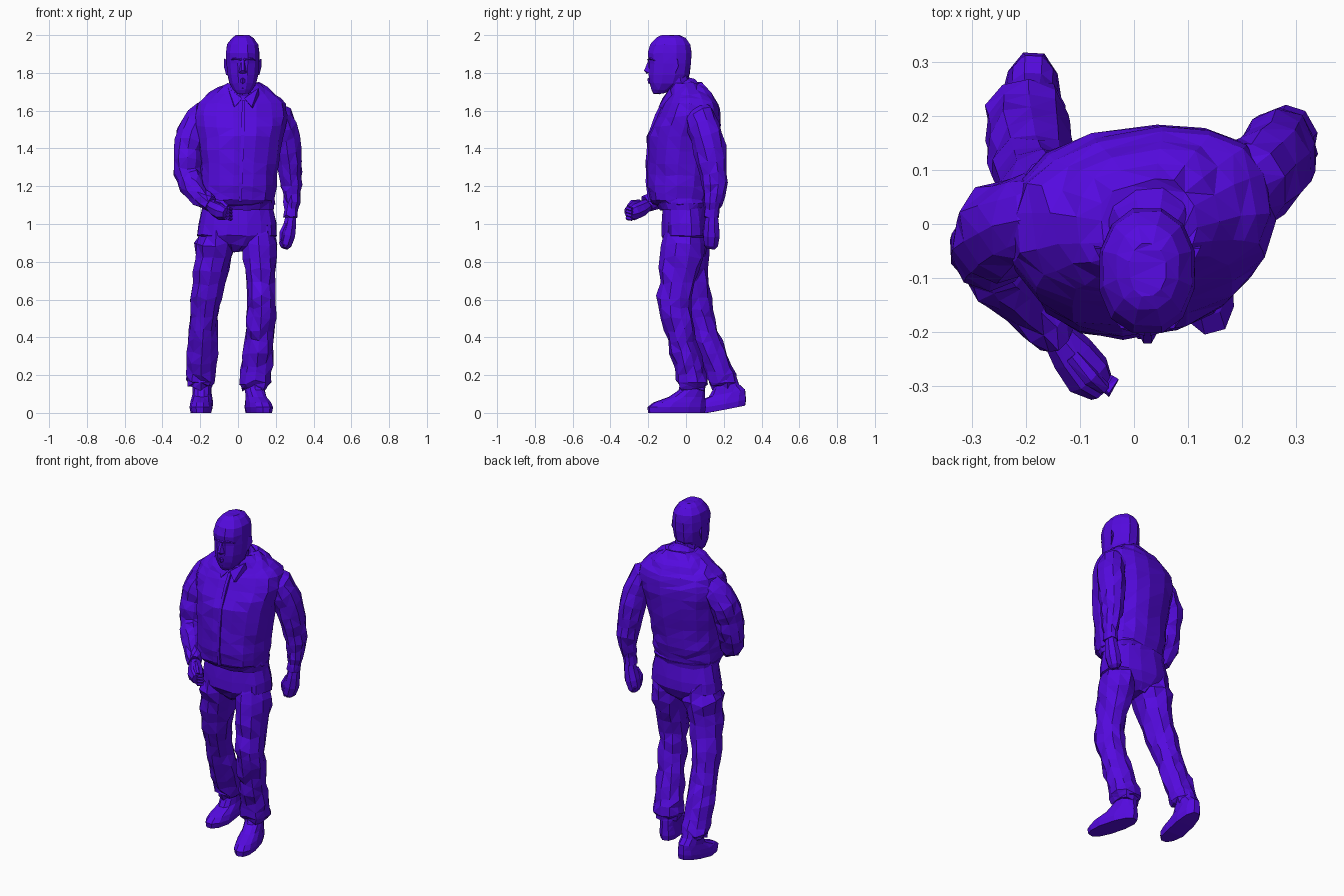
import bpy, bmesh, math, random
from mathutils import Vector, Matrix

random.seed(4)
mat = bpy.data.materials.new("violet")
mat.diffuse_color = (0.09, 0.003, 0.74, 1)


def finish(name, bm):
    bmesh.ops.triangulate(bm, faces=bm.faces[:])
    bmesh.ops.recalc_face_normals(bm, faces=bm.faces[:])
    me = bpy.data.meshes.new(name)
    bm.to_mesh(me)
    bm.free()
    me.materials.append(mat)
    ob = bpy.data.objects.new(name, me)
    bpy.context.collection.objects.link(ob)
    return ob


def loft(name, rings, n=10, axis=None, yaw=0, power=1.0, sub=1, jit=0.0, edit=None):
    """Skin rings (x, y, z, ru, rv); without a fixed axis they follow the path."""
    pts = []
    for a, b in zip(rings, rings[1:]):
        pts += [[p + (q - p) * k / sub for p, q in zip(a, b)] for k in range(sub)]
    pts.append(list(rings[-1]))
    bm, loops = bmesh.new(), []
    ref = Matrix.Rotation(math.radians(yaw), 3, 'Z') @ Vector((1, 0, 0))
    for i, p in enumerate(pts):
        c = Vector(p[:3])
        if axis:
            t = Vector(axis).normalized()
        else:
            t = (Vector(pts[min(i + 1, len(pts) - 1)][:3]) - Vector(pts[max(i - 1, 0)][:3])).normalized()
        u = (ref - t * ref.dot(t)).normalized()
        v = t.cross(u)
        fold = random.uniform(-jit, jit) * 0.6
        loop = []
        for k in range(n):
            a = 2 * math.pi * (k + 0.5) / n
            ca, sa = math.cos(a), math.sin(a)
            ca = math.copysign(abs(ca) ** power, ca)
            sa = math.copysign(abs(sa) ** power, sa)
            r = fold + random.uniform(-jit, jit)
            co = c + u * ca * (p[3] + r) + v * sa * (p[4] + r)
            co.z += random.uniform(-jit, jit) * 1.5
            loop.append(bm.verts.new(edit(co) if edit else co))
        loops.append(loop)
    for a, b in zip(loops, loops[1:]):
        for k in range(n):
            bm.faces.new((a[k], a[(k + 1) % n], b[(k + 1) % n], b[k]))
    bm.faces.new(loops[0])
    bm.faces.new(loops[-1])
    return finish(name, bm)


def solid(name, points):
    """Small convex piece around a few points."""
    bm = bmesh.new()
    for p in points:
        bm.verts.new(p)
    bmesh.ops.convex_hull(bm, input=bm.verts[:])
    return finish(name, bm)


UP = (0, 0, 1)

# Jacket body, turned slightly so one shoulder sits back
loft("jacket", [(0, -.02, 1.09, .185, .125), (0, -.04, 1.13, .198, .16),
                (0, -.035, 1.20, .203, .175), (.005, -.028, 1.32, .205, .178),
                (.008, -.012, 1.46, .225, .188), (.012, .01, 1.57, .25, .172),
                (.015, .02, 1.635, .235, .142), (.022, .018, 1.69, .175, .115),
                (.028, .0, 1.745, .09, .08)],
     n=16, axis=UP, yaw=9, power=.83, sub=2, jit=.005)
loft("jacket_waistband", [(0, -.015, 1.075, .188, .125), (0, -.022, 1.11, .197, .142)],
     n=16, axis=UP, power=.85, jit=.003)
loft("jacket_front_strip", [(.012, -.19, 1.12, .012, .014), (.015, -.205, 1.22, .012, .012),
                            (.02, -.202, 1.36, .012, .012), (.025, -.194, 1.47, .012, .012),
                            (.028, -.155, 1.58, .012, .012), (.03, -.115, 1.655, .012, .012)],
     n=4, axis=UP)

# Sleeves: one bent forward, one hanging
loft("bent_sleeve", [(-.15, .025, 1.615, .04, .06), (-.205, .012, 1.565, .07, .085),
                     (-.245, -.012, 1.48, .08, .088), (-.265, -.033, 1.38, .076, .08),
                     (-.27, -.05, 1.28, .074, .075), (-.25, -.085, 1.205, .068, .068),
                     (-.195, -.15, 1.145, .052, .055), (-.14, -.205, 1.10, .038, .042)],
     n=10, sub=2, jit=.007)
loft("hanging_sleeve", [(.16, .045, 1.625, .04, .06), (.218, .075, 1.57, .07, .085),
                        (.255, .11, 1.46, .076, .085), (.272, .14, 1.32, .07, .08),
                        (.282, .152, 1.21, .056, .066), (.285, .142, 1.11, .045, .05),
                        (.28, .135, 1.04, .037, .042)],
     n=10, sub=2, jit=.007)

# Fists with thumbs and curled fingers
loft("front_fist", [(-.15, -.195, 1.105, .028, .03), (-.115, -.24, 1.08, .042, .045),
                    (-.085, -.28, 1.065, .046, .048), (-.06, -.305, 1.055, .028, .035)], n=8)
loft("front_thumb", [(-.115, -.245, 1.115, .015, .015), (-.08, -.285, 1.11, .017, .017),
                     (-.055, -.305, 1.09, .012, .012)], n=6)
loft("side_fist", [(.282, .137, 1.06, .028, .032), (.275, .135, 1.0, .036, .042),
                   (.263, .135, .94, .043, .047), (.25, .133, .89, .036, .04),
                   (.245, .13, .872, .02, .026)], n=8)
loft("side_thumb", [(.255, .11, 1.0, .014, .014), (.235, .10, .955, .017, .015),
                    (.23, .105, .915, .011, .011)], n=6)
for i in range(4):
    k = i * .017
    loft("front_finger", [(-.08, -.30, 1.087 - k, .012, .011), (-.05, -.31, 1.082 - k, .012, .011),
                          (-.036, -.285, 1.077 - k, .01, .01)], n=5)
    loft("side_finger", [(.265, .105 + k, .90, .011, .011), (.24, .105 + k, .885, .011, .011),
                         (.228, .108 + k, .91, .009, .009)], n=5)

# Trousers
loft("trouser_seat", [(0, -.008, 1.11, .183, .115), (-.003, -.004, 1.0, .21, .127),
                      (-.006, -.003, .94, .214, .128), (-.008, 0, .89, .12, .1),
                      (-.01, .005, .855, .04, .06)],
     n=16, axis=UP, power=.85, jit=.004)
loft("front_trouser_leg", [(.105, -.008, 1.0, .08, .1), (.11, -.014, .89, .102, .122),
                           (.12, -.03, .76, .086, .11), (.125, -.06, .61, .076, .09),
                           (.123, -.05, .5, .074, .084), (.112, -.02, .38, .08, .081),
                           (.1, .018, .25, .085, .082), (.09, .035, .16, .088, .083),
                           (.09, .035, .12, .062, .065)],
     n=10, axis=UP, sub=2, jit=.009)
loft("back_trouser_leg", [(-.112, 0, 1.0, .08, .1), (-.12, .003, .89, .107, .124),
                          (-.143, .015, .76, .093, .105), (-.168, .04, .61, .076, .087),
                          (-.178, .07, .5, .076, .084), (-.188, .115, .38, .081, .083),
                          (-.195, .165, .25, .084, .083), (-.197, .195, .17, .082, .08),
                          (-.197, .2, .13, .06, .065)],
     n=10, axis=UP, sub=2, jit=.009)


# Shoes; the trailing heel is lifted
def lift(co):
    co.z += max(0, co.y - .12) * .2
    return co


def shoe(name, x, y, yaw, ankle, edit=None):
    s = math.sin(math.radians(yaw))
    rows = [(.0, .0, .056, .155), (.03, .0, .062, .16), (.055, .015, .058, .142),
            (.085, .055, .05, .098), (.12, ankle, .05, .07), (.18, ankle, .042, .05)]
    loft(name, [(x - s * dy, y + dy, z, a, b) for z, dy, a, b in rows],
         n=12, axis=UP, yaw=yaw, power=.85, edit=edit)


shoe("front_shoe", .11, -.05, 15, .08)
shoe("back_shoe", -.194, .162, -3, .05, lift)

# Neck, collar and collar points
loft("neck", [(.028, -.01, 1.66, .07, .07), (.027, -.045, 1.74, .068, .07),
              (.026, -.065, 1.82, .07, .072)], n=10, axis=UP)
loft("collar", [(.028, -.005, 1.675, .105, .105), (.028, -.03, 1.712, .09, .097),
                (.028, -.042, 1.728, .072, .08)], n=12, axis=(0, -.6, .8))
for s in (-1, 1):
    solid("collar_point", [(.028 + s * a, b, c) for a, b, c in
          [(.005, -.125, 1.665), (.08, -.085, 1.72), (.085, -.07, 1.67),
           (.045, -.145, 1.62), (.05, -.12, 1.61), (.01, -.10, 1.67)]])

# Head, with brow, nose, lips and ears
HX = .025
loft("head", [(HX, -.145, 1.69, .032, .028), (HX, -.125, 1.71, .052, .06),
              (HX, -.1, 1.745, .072, .095), (HX, -.09, 1.79, .084, .112),
              (HX, -.085, 1.85, .09, .114), (HX, -.087, 1.905, .091, .12),
              (HX, -.083, 1.95, .084, .108), (HX, -.08, 1.985, .06, .08),
              (HX, -.085, 2.0, .035, .05)], n=12, axis=UP, power=.9, jit=.0015)
solid("nose", [(HX - .008, -.2, 1.865), (HX + .008, -.2, 1.865), (HX - .007, -.222, 1.812),
               (HX + .007, -.222, 1.812), (HX, -.208, 1.795), (HX - .022, -.195, 1.8),
               (HX + .022, -.195, 1.8), (HX, -.15, 1.83)])
solid("lips", [(HX - .03, -.18, 1.76), (HX + .03, -.18, 1.76), (HX, -.205, 1.77),
               (HX, -.2, 1.745), (HX, -.16, 1.79), (HX, -.16, 1.73)])
solid("chin", [(HX - .028, -.165, 1.705), (HX + .028, -.165, 1.705), (HX, -.188, 1.72),
               (HX, -.14, 1.685), (HX, -.16, 1.745)])
for s in (-1, 1):
    solid("brow", [(HX + s * a, b, c) for a, b, c in
          [(.004, -.208, 1.868), (.05, -.194, 1.877), (.07, -.165, 1.865),
           (.01, -.19, 1.888), (.06, -.15, 1.883), (.04, -.17, 1.856)]])
    solid("ear", [(HX + s * a, b, c) for a, b, c in
          [(.078, -.085, 1.865), (.098, -.045, 1.875), (.1, -.04, 1.835), (.08, -.075, 1.79),
           (.088, -.06, 1.79), (.076, -.045, 1.85)]])
